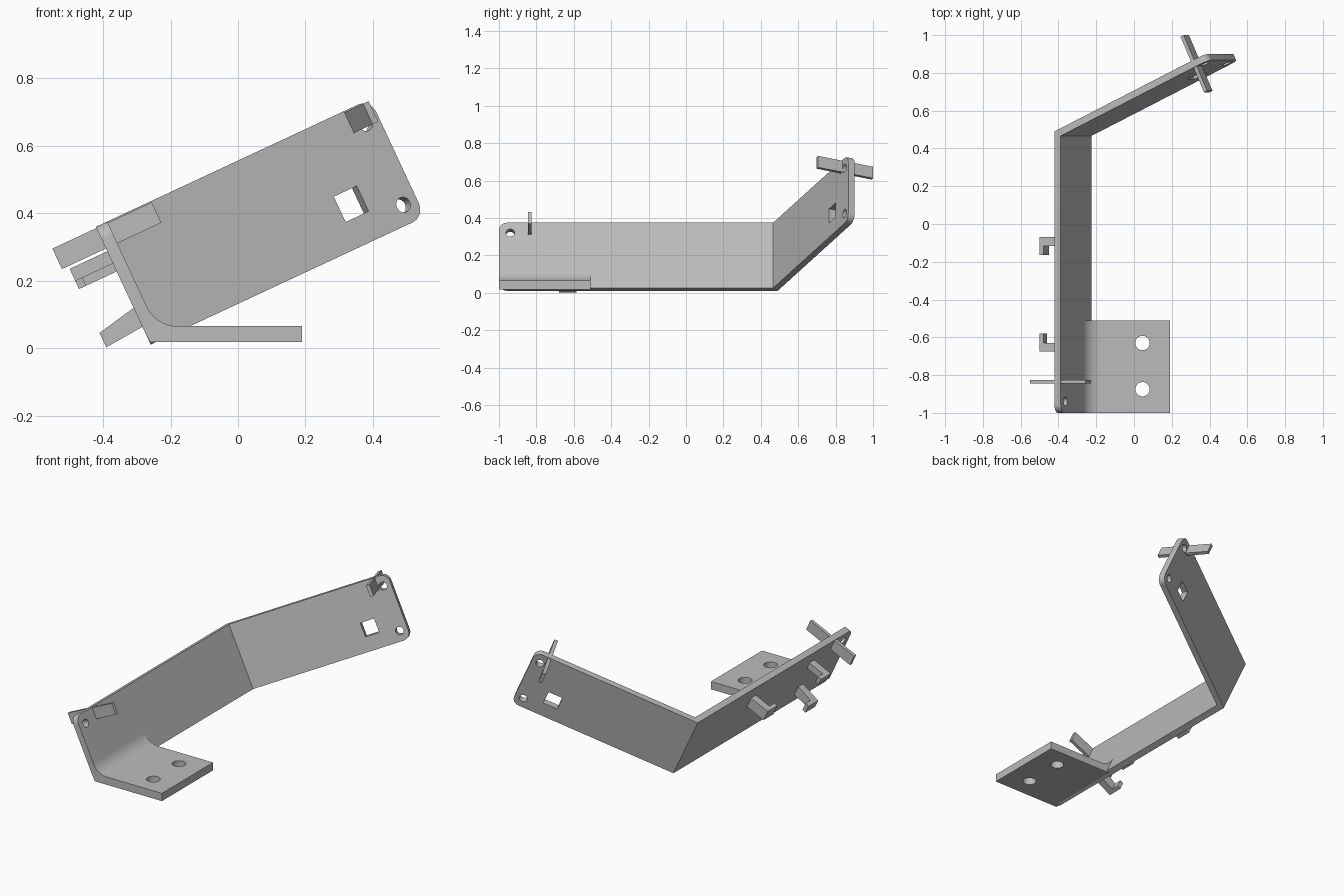
import bpy, bmesh, math
from mathutils import Matrix, Vector

if "Cube" in bpy.data.objects:
    bpy.data.objects.remove(bpy.data.objects["Cube"])

ANGLE = math.radians(25)
C, S = math.cos(ANGLE), math.sin(ANGLE)
OUT, T = -0.23, 0.037            # outer face of the long plate, sheet thickness
INN = OUT + T
LOW, HIGH = 0.119, 0.504         # plate edges
FOLD, LENGTH = 0.49, 0.973       # fold position, second plate length

TILT = Matrix.Rotation(-ANGLE, 4, 'Y')
ARM = TILT @ Matrix.Translation((OUT, FOLD, 0)) @ Matrix.Rotation(ANGLE, 4, 'Z')
SIDE = Matrix.Rotation(math.pi / 2, 4, 'X')   # profile in XZ, extruded along -Y

steel = bpy.data.materials.new("plain grey metal")
steel.use_nodes = True
grey = (0.5, 0.5, 0.5, 1)
steel.diffuse_color = grey
steel.node_tree.nodes["Principled BSDF"].inputs["Base Color"].default_value = grey


def prism(name, points, low, high, frame, edit=None):
    """Extrude a flat profile from low to high in the given frame."""
    bm = bmesh.new()
    face = bm.faces.new([bm.verts.new((x, y, low)) for x, y in points])
    top = bmesh.ops.extrude_face_region(bm, geom=[face])["geom"]
    for v in top:
        if isinstance(v, bmesh.types.BMVert):
            v.co.z = high
    if edit:
        edit(bm)
    bmesh.ops.recalc_face_normals(bm, faces=bm.faces)
    mesh = bpy.data.meshes.new(name)
    bm.to_mesh(mesh)
    bm.free()
    mesh.materials.append(steel)
    obj = bpy.data.objects.new(name, mesh)
    obj.matrix_world = frame
    bpy.context.collection.objects.link(obj)
    return obj


def box(name, x0, x1, y0, y1, z0, z1, frame):
    return prism(name, [(x0, y0), (x1, y0), (x1, y1), (x0, y1)], z0, z1, frame)


def disc(center, axis, radius, frame):
    """Round cutter running along one axis of the frame."""
    turn = Vector(axis).to_track_quat('Z', 'Y').to_matrix().to_4x4()
    ring = [(radius * math.cos(i * math.tau / 32), radius * math.sin(i * math.tau / 32))
            for i in range(32)]
    return prism("cutter", ring, -0.1, 0.1, frame @ Matrix.Translation(center) @ turn)


def cut(obj, cutters):
    for c in cutters:
        c.hide_render = True
        mod = obj.modifiers.new("cut", 'BOOLEAN')
        mod.operation, mod.solver, mod.object = 'DIFFERENCE', 'EXACT', c
    bpy.context.view_layer.update()
    graph = bpy.context.evaluated_depsgraph_get()
    mesh = bpy.data.meshes.new_from_object(obj.evaluated_get(graph))
    obj.modifiers.clear()
    obj.data = mesh
    for c in cutters:
        bpy.data.objects.remove(c)


# Folded main plate with rounded end corners
far = Vector((OUT + LENGTH * C, FOLD + LENGTH * S))
far_in = far + Vector((T * S, -T * C))
fold_in = FOLD - T * math.tan((math.pi / 2 - ANGLE) / 2)
profile = [(OUT, -1), (INN, -1), (INN, fold_in), far_in, far, (OUT, FOLD)]


def round_ends(bm):
    def at_end(v):
        return v.co.y < -0.99 or v.co.x > 0.5
    ends = [e for e in bm.edges if all(at_end(v) for v in e.verts)
            and abs(e.verts[0].co.z - e.verts[1].co.z) < 0.001]
    bmesh.ops.bevel(bm, geom=ends, offset=0.045, segments=8, profile=0.5, affect='EDGES')


plate = prism("folded_plate", profile, LOW, HIGH, TILT, round_ends)
cut(plate, [
    disc((INN, -0.94, 0.444), (1, 0, 0), 0.023, TILT),
    disc((0.925, 0, 0.178), (0, 1, 0), 0.023, ARM),
    disc((0.925, 0, 0.444), (0, 1, 0), 0.023, ARM),
    box("cutter", 0.73, 0.813, -0.1, 0.1, 0.204, 0.287, ARM),
])

# Mounting flange with a filleted inner bend
R, BASE, TOP = 0.1, 0.018, 0.065
skin = OUT + 0.001
cx = (INN + R - S * (TOP + R)) / C
arc = []
for i in range(13):
    a = -math.pi / 2 - (math.pi / 2 - ANGLE) * i / 12
    arc.append((cx + R * math.cos(a), TOP + R + R * math.sin(a)))
ex, ez = arc[-1]
back = skin - INN
flange_profile = [((skin - S * BASE) / C, BASE), (0.19, BASE), (0.19, TOP)] + arc
flange_profile.append((ex + back * C, ez + back * S))
flange = prism("mounting_flange", flange_profile, 0.51, 1.0, SIDE)
cut(flange, [disc((0.045, y, 0.04), (0, 0, 1), 0.038, Matrix()) for y in (-0.63, -0.875)])

# Thin cross tabs through both plates
box("front_cross_tab", -0.374, -0.049, -0.845, -0.825, 0.433, 0.5, TILT)
box("rear_cross_tab", 0.878, 0.898, -T / 2 - 0.1625, -T / 2 + 0.1625, 0.433, 0.5, ARM)


# Hooks on the outer face
def hook(name, y, way, low, high, edit=None):
    tip, inner, root = -0.353, -0.33, OUT + 0.01
    pts = [(root, 0), (tip, 0), (tip, 0.094), (inner, 0.094), (inner, 0.046), (root, 0.046)]
    return prism(name, [(px, y + way * py) for px, py in pts], low, high, TILT, edit)


def slope(bm):
    for v in bm.verts:
        v.co.z -= (OUT - v.co.x) * (0.2 if v.co.z > 0.2 else 0.08)


hook("rear_hook", -0.07, -1, 0.358, 0.424)
hook("front_hook", -0.675, 1, 0.384, 0.424)
hook("lower_hook", -0.68, 1, 0.177, 0.239, slope)

# Smooth the round parts, keep the edges sharp
for obj in (plate, flange):
    bpy.ops.object.select_all(action='DESELECT')
    obj.select_set(True)
    bpy.context.view_layer.objects.active = obj
    bpy.ops.object.shade_smooth_by_angle(angle=math.radians(30))
